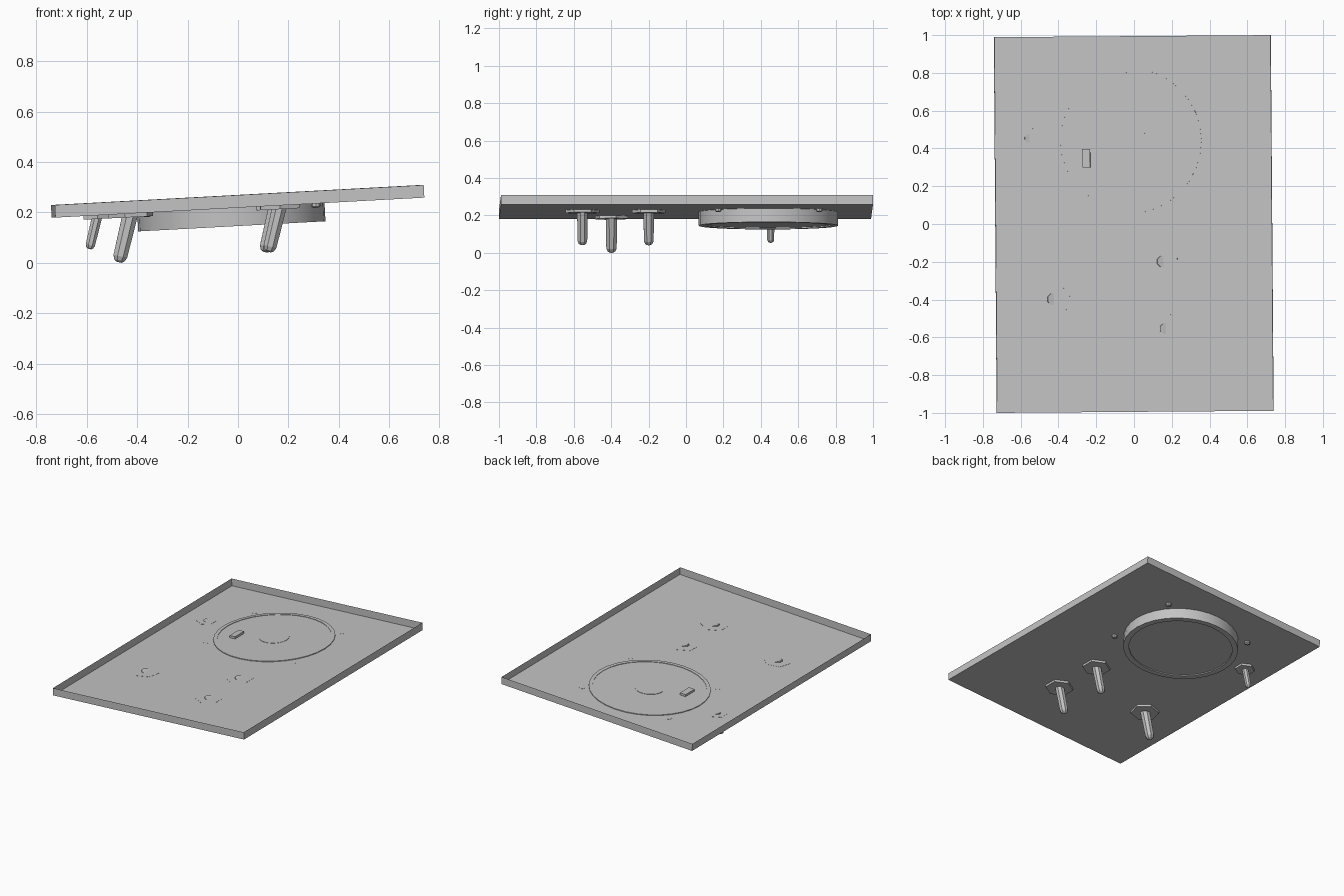
import bpy, bmesh, math
from mathutils import Matrix, Vector

if "Cube" in bpy.data.objects:
    bpy.data.objects.remove(bpy.data.objects["Cube"])

grey = bpy.data.materials.new("plain grey")
grey.diffuse_color = (0.55, 0.55, 0.55, 1)
grey.use_nodes = True
grey.node_tree.nodes["Principled BSDF"].inputs["Base Color"].default_value = grey.diffuse_color

# Whole model is laid out flat on the tray floor (z = 0), then tilted
TILT = (Matrix.Translation((0, 0, 0.219)) @ Matrix.Rotation(math.radians(0.43), 4, 'Z')
        @ Matrix.Rotation(math.radians(-3.1), 4, 'Y'))


def finish(name, bm, local=Matrix(), smooth=False):
    bmesh.ops.recalc_face_normals(bm, faces=bm.faces)
    bm.transform(TILT @ local)
    me = bpy.data.meshes.new(name)
    bm.to_mesh(me)
    bm.free()
    me.materials.append(grey)
    ob = bpy.data.objects.new(name, me)
    bpy.context.collection.objects.link(ob)
    if smooth:
        bpy.ops.object.select_all(action='DESELECT')
        ob.select_set(True)
        bpy.context.view_layer.objects.active = ob
        bpy.ops.object.shade_smooth_by_angle(angle=math.radians(30))
    return ob


def lathe(name, profile, sides, local=Matrix(), turn=0, smooth=False):
    """Spin (radius, z) points around z; ends are capped with flat faces."""
    bm = bmesh.new()
    rings = []
    for r, z in profile:
        rings.append([bm.verts.new((r * math.cos(a), r * math.sin(a), z)) for a in
                      (turn + 2 * math.pi * i / sides for i in range(sides))])
    for a, b in zip(rings, rings[1:]):
        for i in range(sides):
            j = (i + 1) % sides
            bm.faces.new((a[i], a[j], b[j], b[i]))
    bm.faces.new(rings[0])
    bm.faces.new(rings[-1])
    return finish(name, bm, local, smooth)


def block(name, size, centre, open_top=False):
    bm = bmesh.new()
    bmesh.ops.create_cube(bm, size=1)
    bm.transform(Matrix.Translation(centre) @ Matrix.Diagonal((*size, 1)))
    if open_top:
        bm.normal_update()
        bmesh.ops.delete(bm, geom=[f for f in bm.faces if f.normal.z > 0.5],
                         context='FACES_ONLY')
    return finish(name, bm)


# Open tray made of thin sheet
block("tray", (1.466, 1.989, 0.05), (0, 0, 0.025), open_top=True)

# Round housing under the tray, with a lip on the floor
hub = Vector((-0.025, 0.44, 0))
at_hub = Matrix.Translation(hub)
lathe("round_housing", [(0.335, -0.066), (0.335, -0.073), (0.372, -0.073), (0.372, 0),
                        (0.386, 0), (0.386, 0.005), (0.362, 0.005), (0.362, 0.002)],
      32, at_hub, smooth=True)
lathe("centre_disc", [(0.095, 0.001), (0.095, 0.004)], 32, at_hub, smooth=True)
block("small_block", (0.042, 0.10, 0.018), hub + Vector((-0.225, -0.09, 0.008)))

# Four small screws around the housing
for sx in (-1, 1):
    for sy in (-1, 1):
        lathe("housing_screw", [(0.018, 0.001), (0.018, -0.012), (0.01, -0.018)], 8,
              at_hub @ Matrix.Translation((0.335 * sx, 0.27 * sy, 0)))

# Leaning pins on hexagonal flanges: x, y, flange radius, flange turn, pin radius, length
pins = [(0.15, -0.20, 0.090, 30, 0.028, 0.190),
        (0.162, -0.555, 0.090, 30, 0.028, 0.190),
        (-0.43, -0.395, 0.092, 15, 0.030, 0.199),
        (-0.555, 0.457, 0.064, 30, 0.020, 0.138)]
for x, y, fr, turn, r, length in pins:
    place = Matrix.Translation((x, y, 0))
    lathe("hex_flange", [(fr, -0.015), (fr, 0.001)], 6, place, math.radians(turn))
    lean = place @ Matrix.Rotation(math.radians(16.5), 4, 'Y')
    lathe("pin", [(r * 1.1, 0.002), (r, -length + r * 0.8), (r * 0.75, -length + r * 0.25),
                  (r * 0.35, -length)], 8, lean, math.radians(22.5))

# Rest the lowest pin on the ground
low = min(v.co.z for o in bpy.data.objects for v in o.data.vertices)
for o in bpy.data.objects:
    o.data.transform(Matrix.Translation((0, 0, -low)))
